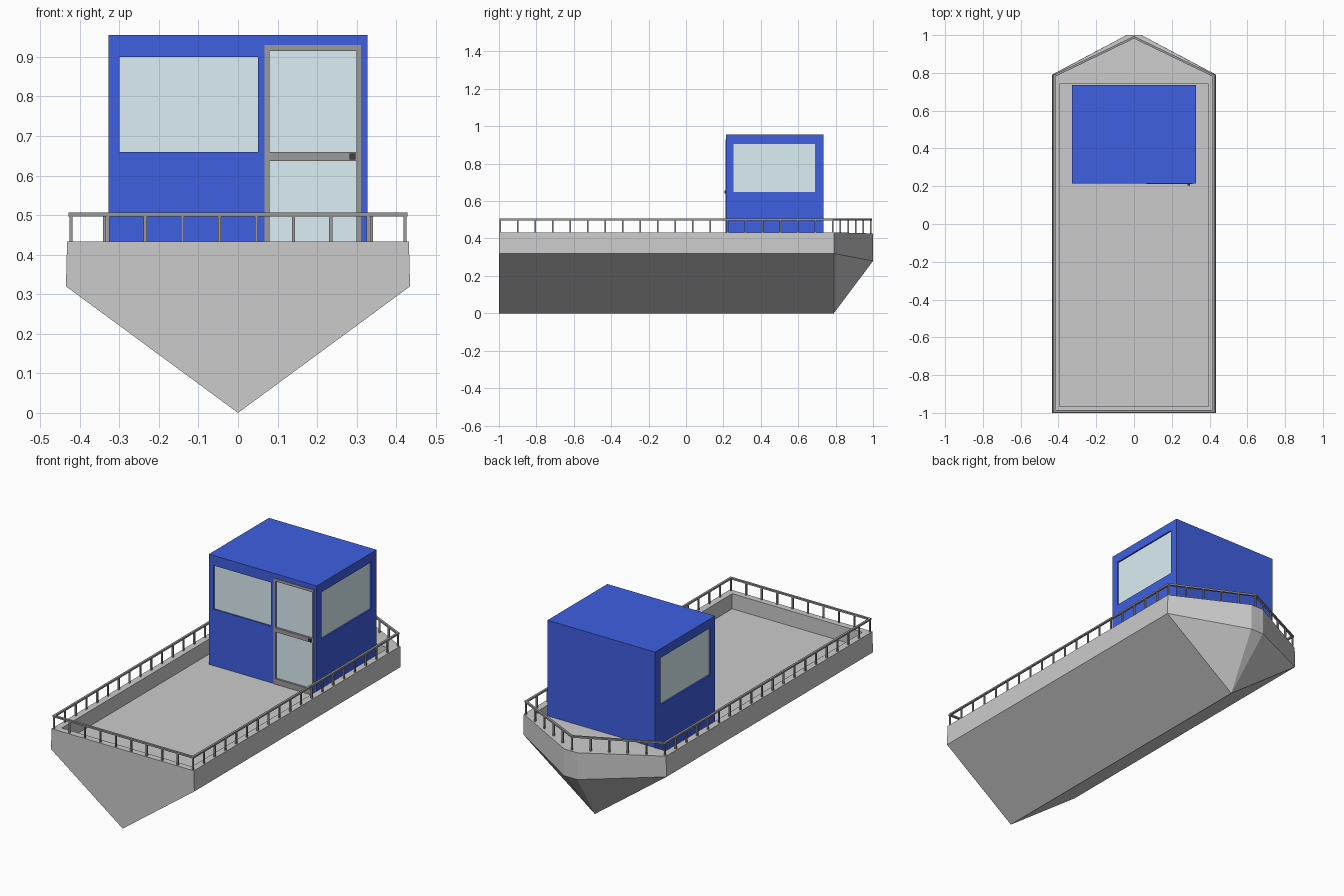
import bpy, bmesh
from mathutils import Vector

if "Cube" in bpy.data.objects:
    bpy.data.objects.remove(bpy.data.objects["Cube"])


def material(name, rgb):
    m = bpy.data.materials.new(name)
    m.diffuse_color = (*rgb, 1)
    m.use_nodes = True
    m.node_tree.nodes["Principled BSDF"].inputs["Base Color"].default_value = m.diffuse_color
    return m


BLUE = material("blue_paint", (0.05, 0.115, 0.76))
GLASS = material("glass", (0.71, 0.86, 0.91))
DARK = material("dark_metal", (0.33, 0.33, 0.33))
BLACK = material("black", (0.05, 0.05, 0.05))


def finish(name, bm, mat=None):
    bmesh.ops.recalc_face_normals(bm, faces=bm.faces)
    me = bpy.data.meshes.new(name)
    bm.to_mesh(me)
    bm.free()
    ob = bpy.data.objects.new(name, me)
    bpy.context.collection.objects.link(ob)
    if mat:
        me.materials.append(mat)
    return ob


def add_box(bm, lo, hi):
    lo, hi = Vector(lo), Vector(hi)
    for v in bmesh.ops.create_cube(bm, size=1)["verts"]:
        v.co = Vector(((lo[i] + hi[i]) / 2 + v.co[i] * (hi[i] - lo[i]) for i in range(3)))


def boxes(name, spans, mat=None):
    bm = bmesh.new()
    for lo, hi in spans:
        add_box(bm, lo, hi)
    return finish(name, bm, mat)


def cut(ob, name, spans):
    cutter = boxes(name, spans)
    cutter.hide_render = True
    cutter.hide_set(True)
    cutter.display_type = 'WIRE'
    mod = ob.modifiers.new("cut", 'BOOLEAN')
    mod.operation = 'DIFFERENCE'
    mod.solver = 'EXACT'
    mod.object = cutter


# Hull: V section swept along the boat, closed by a narrow blunt bow
bm = bmesh.new()
section = [(-0.432, 0.433), (-0.435, 0.32), (0, 0), (0.435, 0.32), (0.432, 0.433)]
stern = [bm.verts.new((x, -1, z)) for x, z in section]
mid = [bm.verts.new((x, 0.79, z)) for x, z in section]
tip = [bm.verts.new((x, 1, z)) for x, z in [(-0.04, 0.427), (-0.04, 0.28), (0.04, 0.28), (0.04, 0.427)]]
bm.faces.new(stern)
for i in range(5):
    j = (i + 1) % 5
    bm.faces.new((stern[i], stern[j], mid[j], mid[i]))
bm.faces.new((mid[0], mid[1], tip[1], tip[0]))
bm.faces.new((mid[1], mid[2], tip[1]))
bm.faces.new((mid[2], tip[2], tip[1]))
bm.faces.new((mid[2], mid[3], tip[2]))
bm.faces.new((mid[3], mid[4], tip[3], tip[2]))
bm.faces.new((mid[4], mid[0], tip[0], tip[3]))
bm.faces.new(tip)
hull = finish("hull", bm)

# Sunken deck
FLOOR = 0.35
cut(hull, "deck_cutter", [((-0.395, -0.965, FLOOR), (0.395, 0.74, 0.6))])

# Cabin with recessed window and door openings
X, Y0, Y1, TOP, D = 0.327, 0.215, 0.735, 0.955, 0.012
cabin = boxes("cabin", [((-X, Y0, FLOOR), (X, Y1, TOP))], BLUE)
cut(cabin, "window_cutter", [
    ((-0.30, Y0 - 0.1, 0.66), (0.05, Y0 + D, 0.90)),
    ((0.079, Y0 - 0.1, 0.38), (0.30, Y0 + D, 0.915)),
    ((X - D, 0.255, 0.648), (X + 0.1, 0.69, 0.905)),
    ((-X - 0.1, 0.255, 0.648), (-X + D, 0.69, 0.905))])

# Glass panes, set just inside the openings
G = D - 0.004
boxes("front_window", [((-0.30, Y0 + G, 0.66), (0.05, Y0 + D, 0.90))], GLASS)
boxes("door_glass", [((0.079, Y0 + G, 0.38), (0.30, Y0 + D, 0.915))], GLASS)
for side, s in (("right", 1), ("left", -1)):
    a, b = sorted((s * (X - D), s * (X - G)))
    boxes(side + "_window", [((a, 0.255, 0.648), (b, 0.69, 0.905))], GLASS)

# Door frame and handle
F0, F1 = Y0 - 0.003, Y0 + D
boxes("door_frame", [
    ((0.067, F0, FLOOR), (0.079, F1, 0.93)), ((0.30, F0, FLOOR), (0.311, F1, 0.93)),
    ((0.079, F0, 0.915), (0.30, F1, 0.93)), ((0.079, F0, 0.637), (0.30, F1, 0.66)),
    ((0.079, F0, FLOOR), (0.30, F1, 0.38))], DARK)
boxes("door_handle", [((0.282, Y0 - 0.01, 0.641), (0.297, Y0, 0.656))], BLACK)

# Railing: square handrail mitred round the deck edge, evenly spaced posts
corners = [Vector(p) for p in [(-0.422, -0.992, 0), (0.422, -0.992, 0), (0.422, 0.785, 0),
                               (0, 0.988, 0), (-0.422, 0.785, 0)]]
counts = [9, 19, 5, 5, 19]
W, Z0, Z1 = 0.006, 0.497, 0.506
rail, posts = bmesh.new(), bmesh.new()
n = len(corners)
rings = []
for i, c in enumerate(corners):
    d0 = (c - corners[i - 1]).normalized()
    d1 = (corners[(i + 1) % n] - c).normalized()
    out0, out1 = (Vector((d.y, -d.x, 0)) for d in (d0, d1))
    m = (out0 + out1) / (1 + out0.dot(out1)) * W
    rings.append([rail.verts.new(c + s * m + Vector((0, 0, z)))
                  for s, z in ((1, Z0), (1, Z1), (-1, Z1), (-1, Z0))])
    for k in range(counts[i]):
        p = c.lerp(corners[(i + 1) % n], k / counts[i])
        add_box(posts, (p.x - 0.004, p.y - 0.004, 0.425), (p.x + 0.004, p.y + 0.004, Z0 + 0.002))
for i in range(n):
    a, b = rings[i], rings[(i + 1) % n]
    for k in range(4):
        rail.faces.new((a[k], a[(k + 1) % 4], b[(k + 1) % 4], b[k]))
finish("handrail", rail, DARK)
finish("rail_posts", posts, DARK)
